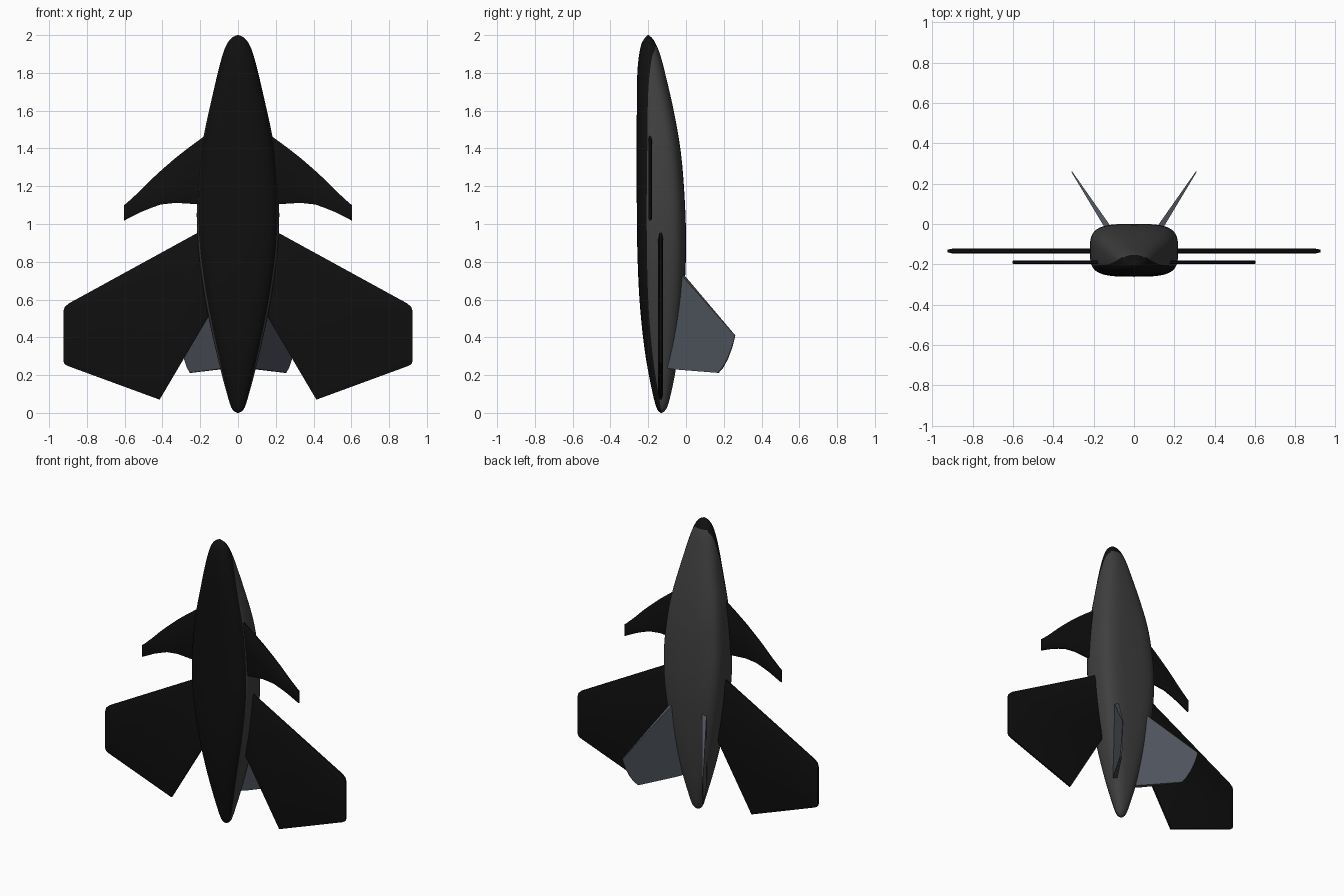
import bpy, bmesh, math
from mathutils import Vector

if "Cube" in bpy.data.objects:
    bpy.data.objects.remove(bpy.data.objects["Cube"])


def material(name, rgb):
    m = bpy.data.materials.new(name)
    m.diffuse_color = (*rgb, 1)
    m.use_nodes = True
    m.node_tree.nodes["Principled BSDF"].inputs["Base Color"].default_value = m.diffuse_color
    return m


BLACK = material("black", (0.005, 0.005, 0.005))
GREY = material("dark_grey", (0.05, 0.05, 0.05))
SLATE = material("slate", (0.075, 0.085, 0.105))


def finish(name, bm, mats, angle):
    bmesh.ops.recalc_face_normals(bm, faces=bm.faces[:])
    me = bpy.data.meshes.new(name)
    bm.to_mesh(me)
    bm.free()
    for m in mats:
        me.materials.append(m)
    ob = bpy.data.objects.new(name, me)
    bpy.context.collection.objects.link(ob)
    bpy.ops.object.select_all(action='DESELECT')
    ob.select_set(True)
    bpy.context.view_layer.objects.active = ob
    bpy.ops.object.shade_smooth_by_angle(angle=math.radians(angle))
    return ob


def curve(keys, z):
    """Smooth interpolation through (z, value) keys."""
    i = 0
    while i < len(keys) - 2 and z > keys[i + 1][0]:
        i += 1

    def slope(j):
        a, b = keys[max(j - 1, 0)], keys[min(j + 1, len(keys) - 1)]
        return (b[1] - a[1]) / (b[0] - a[0])
    (z0, v0), (z1, v1) = keys[i], keys[i + 1]
    d = z1 - z0
    t = min(max((z - z0) / d, 0), 1)
    return ((2*t**3 - 3*t*t + 1) * v0 + (t**3 - 2*t*t + t) * d * slope(i)
            + (3*t*t - 2*t**3) * v1 + (t**3 - t*t) * d * slope(i + 1))


# Fuselage: lofted rounded sections, black belly and nose, grey back
WIDTH = [(0, .004), (.008, .02), (.03, .036), (.1, .058), (.25, .098), (.5, .155),
         (.7, .19), (.9, .213), (1.1, .218), (1.3, .204), (1.46, .183), (1.65, .142),
         (1.8, .107), (1.9, .08), (1.96, .055), (1.99, .027), (2, .004)]
BELLY = [(0, -.133), (.008, -.145), (.03, -.157), (.1, -.176), (.3, -.214), (.5, -.238),
         (.7, -.252), (1, -.26), (1.7, -.26), (1.85, -.254), (1.95, -.237), (1.985, -.218), (2, -.203)]
BACK = [(0, -.127), (.008, -.115), (.03, -.1), (.1, -.08), (.25, -.051), (.5, -.02),
        (.75, -.003), (.95, 0), (1.2, -.011), (1.4, -.03), (1.6, -.065), (1.8, -.111),
        (1.9, -.138), (1.96, -.163), (1.985, -.18), (2, -.197)]
SEAM = [(0, -.13), (.3, -.176), (.6, -.2), (1, -.208), (1.4, -.205), (1.7, -.2),
        (1.85, -.186), (1.9, -.175), (1.94, -.155)]
SQUARE = [(0, 2), (.2, 2.5), (.9, 3.6), (1.3, 3.4), (1.7, 2.7), (2, 2)]
UP, LOW, RINGS = 28, 28, 80


def spow(v, e):
    return math.copysign(abs(v) ** e, v)


bm = bmesh.new()
rings = []
for k in range(RINGS + 1):
    z = 1 - math.cos(math.pi * k / RINGS)
    w, lo, hi, n = (curve(c, z) for c in (WIDTH, BELLY, BACK, SQUARE))
    cy, h = (lo + hi) / 2, (hi - lo) / 2
    f = max(-.9, min(.7, (curve(SEAM, z) - cy) / h))
    a0 = math.asin(spow(f, n / 2))
    angles = [a0 + (math.pi - 2 * a0) * i / UP for i in range(UP)]
    angles += [math.pi - a0 + (math.pi + 2 * a0) * i / LOW for i in range(LOW)]
    rings.append([bm.verts.new((w * spow(math.cos(a), 2 / n), cy + h * spow(math.sin(a), 2 / n), z))
                  for a in angles])
N = UP + LOW
for r0, r1 in zip(rings, rings[1:]):
    nose = r1[0].co.z > 1.94
    for i in range(N):
        face = bm.faces.new((r0[i], r0[(i + 1) % N], r1[(i + 1) % N], r1[i]))
        face.material_index = 1 if i < UP and not nose else 0
bm.faces.new(rings[0])
bm.faces.new(rings[-1])
finish("fuselage", bm, [BLACK, GREY], 60)


def plate(name, outline, place, normal, edge, mat, inset, depth):
    """Mirrored thin panel; edge(p) is half the rim thickness, inset swells the middle."""
    bm = bmesh.new()
    normal = Vector(normal).normalized()
    sides = [[bm.verts.new(place(*p) + normal * s * edge(p)) for p in outline] for s in (1, -1)]
    caps = [bm.faces.new(sides[0]), bm.faces.new(sides[1][::-1])]
    for i in range(len(outline)):
        j = (i + 1) % len(outline)
        bm.faces.new((sides[0][i], sides[1][i], sides[1][j], sides[0][j]))
    bmesh.ops.recalc_face_normals(bm, faces=bm.faces[:])
    if inset:
        bmesh.ops.inset_individual(bm, faces=caps, thickness=inset, depth=depth)
    ob = finish(name, bm, [mat], 25)
    ob.modifiers.new("mirror", 'MIRROR')


# Main wings
plate("main_wings",
      [(.1, 1.015), (.22, .95), (.895, .58), (.918, .56), (.925, .535), (.925, .275),
       (.918, .258), (.9, .248), (.415, .07), (.1, .604)],
      lambda x, z: Vector((x, -.134, z)), (0, 1, 0), lambda p: .006, BLACK, .03, .007)

# Canards with curved edges
plate("canards",
      [(.13, 1.505), (.185, 1.46), (.26, 1.405), (.333, 1.348), (.4, 1.29), (.46, 1.235),
       (.53, 1.165), (.59, 1.11), (.603, 1.1), (.603, 1.018), (.56, 1.04), (.51, 1.065),
       (.46, 1.085), (.41, 1.103), (.33, 1.112), (.22, 1.105), (.13, 1.095)],
      lambda x, z: Vector((x, -.19, z)), (0, 1, 0), lambda p: .005, BLACK, .012, .004)

# Splayed tail fins, thinning toward the tip
plate("tail_fins",
      [(-.07, .79), (0, .71), (.26, .41), (.245, .35), (.22, .285), (.195, .24),
       (.17, .212), (-.05, .23), (-.09, .235)],
      lambda y, z: Vector((.14 + y * .65, y, z)), (1, -.65, 0),
      lambda p: .0135 - .043 * max(p[0], 0), SLATE, 0, 0)
